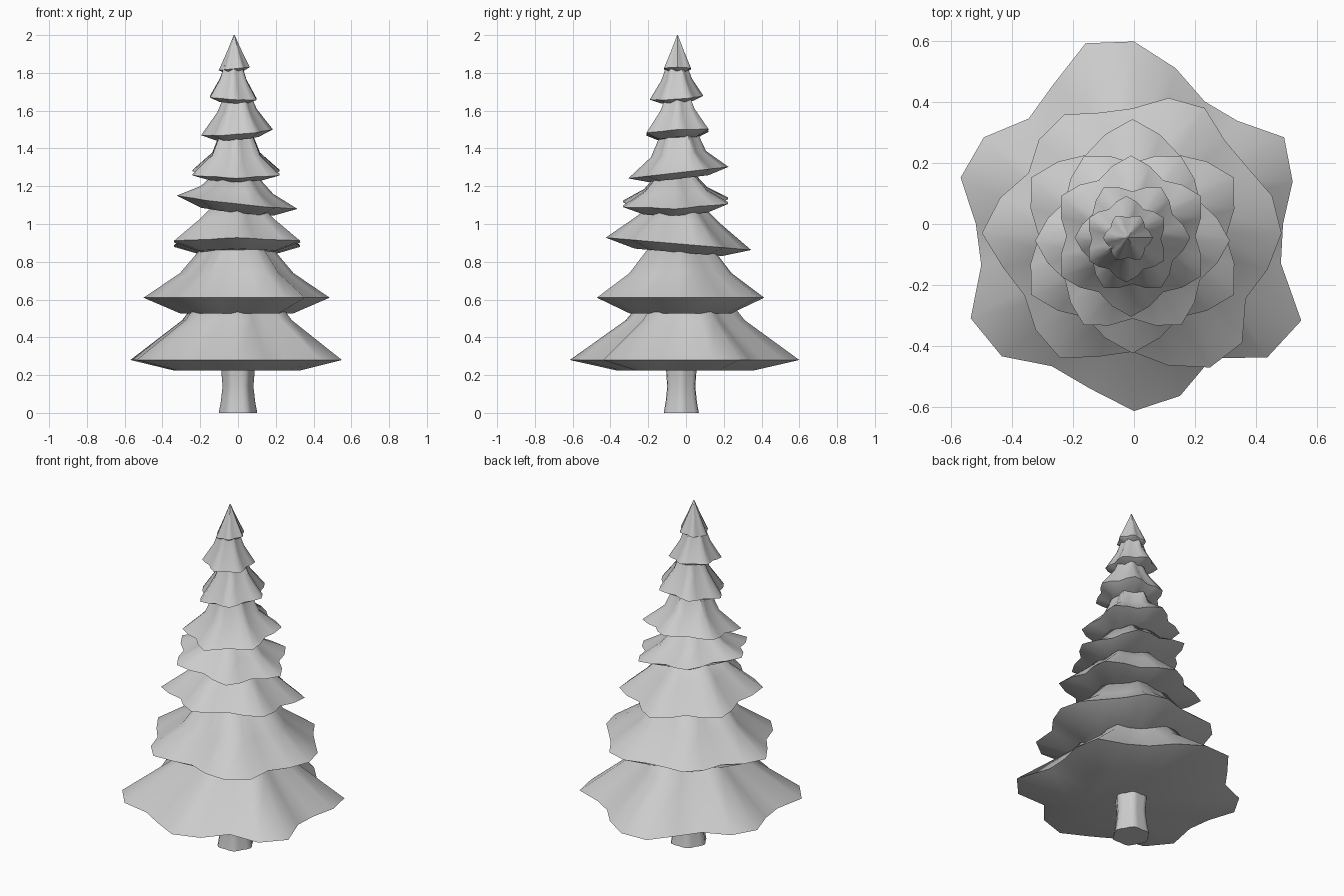
import bpy, bmesh
from math import cos, sin, pi, radians

if "Cube" in bpy.data.objects:
    bpy.data.objects.remove(bpy.data.objects["Cube"])

N = 24  # points around each tier: six lobes of four


def build(name, rings, angle=55):
    """Skin a stack of closed rings and cap both ends."""
    bm = bmesh.new()
    loops = [[bm.verts.new(p) for p in ring] for ring in rings]
    for a, b in zip(loops, loops[1:]):
        n = len(a)
        for i in range(n):
            j = (i + 1) % n
            bm.faces.new((a[i], a[j], b[j], b[i]))
    bm.faces.new(loops[0][::-1])
    bm.faces.new(loops[-1])
    bmesh.ops.remove_doubles(bm, verts=bm.verts, dist=1e-5)
    bmesh.ops.recalc_face_normals(bm, faces=bm.faces)
    me = bpy.data.meshes.new(name)
    bm.to_mesh(me)
    bm.free()
    ob = bpy.data.objects.new(name, me)
    bpy.context.collection.objects.link(ob)
    bpy.ops.object.select_all(action='DESELECT')
    ob.select_set(True)
    bpy.context.view_layer.objects.active = ob
    bpy.ops.object.shade_smooth_by_angle(angle=radians(angle))
    return ob


def lobed(tip, phase):
    """Six-lobed outline radii."""
    return [tip * (0.9 + 0.1 * cos(6 * (2 * pi * i / N - radians(phase)))) for i in range(N)]


def tier(name, radii, centre, tilt, profile):
    """Branch skirt: profile = (radius factor, z) from the underside to the top."""
    rings = []
    for f, z in profile:
        ring = []
        for i, r in enumerate(radii):
            t = 2 * pi * i / N
            dx, dy = f * r * cos(t), f * r * sin(t)
            ring.append((centre[0] + dx, centre[1] + dy, z + dx * tilt[0] + dy * tilt[1]))
        rings.append(ring)
    build(name, rings)


# Trunk, fluted and slightly waisted
trunk = []
for z, r in ((0, .1), (.06, .089), (.14, .08), (.2, .085), (.3, .09)):
    trunk.append([(r * (.96 + .06 * cos(6 * t)) * cos(t), -.025 + r * (.96 + .06 * cos(6 * t)) * sin(t), z)
                  for t in (2 * pi * i / N for i in range(N))])
build("trunk", trunk)

# Irregular outlines of the two widest tiers
wide = [.49, .54, .57, .48, .465, .53, .60, .615, .53, .49, .57, .59,
        .52, .52, .62, .615, .54, .56, .615, .585, .51, .62, .635, .50]
second = [.49, .475, .435, .43, .475, .46, .41, .41, .45, .435, .395, .45,
          .495, .44, .41, .45, .475, .42, .39, .45, .51, .51, .43, .46]

# Branch tiers: outline, centre, tilt, then underside z, rim z, middle and top
tiers = [
    (wide, (0, 0), (0, 0), ((.6, .225), (1, .28), (.52, .49), (.33, .63))),
    (second, (-.005, -.03), (0, 0), ((.6, .525), (1, .61), (.61, .74), (.3, .92))),
    (lobed(.385, 30), (-.005, -.04), (0, -.085), ((.6, .85), (1, .895), (.58, 1.02), (.3, 1.12))),
    (lobed(.32, 0), (-.005, -.055), (-.11, .03), ((.6, 1.065), (1, 1.115), (.6, 1.18), (.32, 1.27))),
    (lobed(.265, 30), (-.01, -.04), (0, .115), ((.6, 1.24), (1, 1.272), (.55, 1.37), (.35, 1.49))),
    (lobed(.19, 0), (-.005, -.045), (.08, .06), ((.6, 1.452), (1, 1.485), (.55, 1.6), (.37, 1.68))),
    (lobed(.142, 30), (-.025, -.05), (-.055, .07), ((.6, 1.645), (1, 1.668), (.57, 1.765), (.38, 1.84))),
    (lobed(.082, 0), (-.02, -.045), (.1, 0), ((.6, 1.805), (1, 1.822), (.5, 1.91), (.03, 2.0))),
]
for k, spec in enumerate(tiers):
    tier(f"branch_tier_{k + 1}", *spec)
